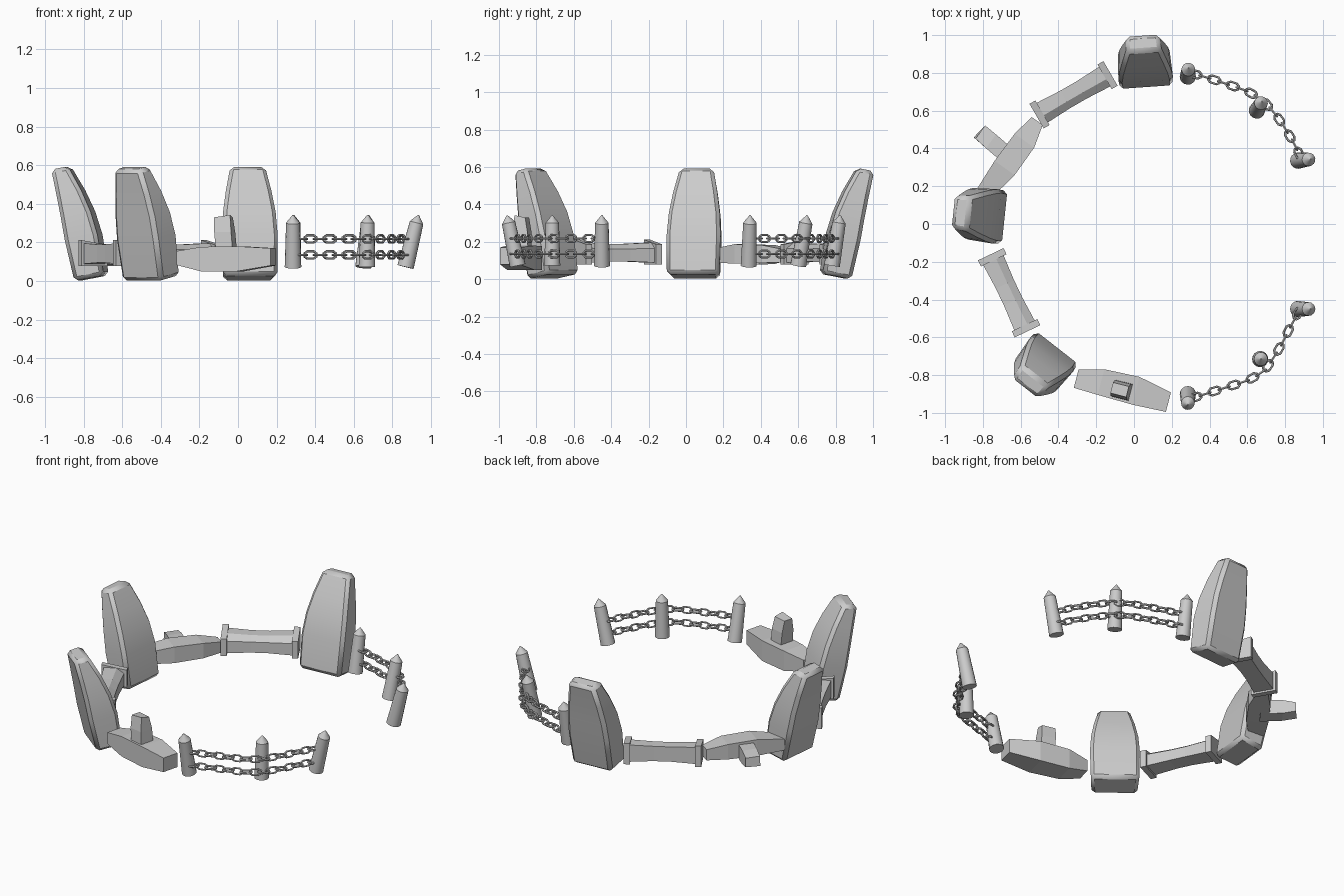
import bpy, bmesh, math
from mathutils import Vector, Matrix

if "Cube" in bpy.data.objects:
    bpy.data.objects.remove(bpy.data.objects["Cube"])


def loft(name, rings):
    """Skin a list of equal-length point rings and cap both ends."""
    bm = bmesh.new()
    vs = [[bm.verts.new(p) for p in r] for r in rings]
    n = len(rings[0])
    for a, b in zip(vs, vs[1:]):
        for i in range(n):
            bm.faces.new((a[i], a[(i + 1) % n], b[(i + 1) % n], b[i]))
    bm.faces.new(vs[0])
    bm.faces.new(vs[-1])
    bmesh.ops.recalc_face_normals(bm, faces=bm.faces)
    me = bpy.data.meshes.new(name)
    bm.to_mesh(me)
    bm.free()
    ob = bpy.data.objects.new(name, me)
    bpy.context.collection.objects.link(ob)
    return ob


def place(ob, x, y, outward, z=0.0, roll=0.0, scale=(1, 1, 1)):
    """Local x runs along the circle, local y points outward."""
    ob.matrix_world = (Matrix.Translation((x, y, z))
                       @ Matrix.Rotation(math.radians(outward - 90), 4, 'Z')
                       @ Matrix.Rotation(math.radians(roll), 4, 'X')
                       @ Matrix.Diagonal((*scale, 1)))
    return ob


def smooth(ob, angle=30):
    bpy.ops.object.select_all(action='DESELECT')
    ob.select_set(True)
    bpy.context.view_layer.objects.active = ob
    bpy.ops.object.shade_smooth_by_angle(angle=math.radians(angle))


# Three outward-leaning standing stones: half width, inner (y, z), outer (y, z)
STONE = [(.142, (0, .03), (.155, 0)),
         (.146, (.033, .24), (.204, .21)),
         (.138, (.070, .36), (.226, .33)),
         (.120, (.120, .47), (.250, .445)),
         (.092, (.192, .595), (.280, .577))]
for i, (x, y, a) in enumerate([(.065, .722, 94), (-.682, .035, 174),
                               (-.405, -.652, 232)]):
    rings = [[(-w, *p), (w, *p), (w * .93, *q), (-w * .93, *q)]
             for w, p, q in STONE]
    stone = place(loft(f"standing_stone_{i + 1}", rings), x, y, a)
    bev = stone.modifiers.new("bevel", 'BEVEL')
    bev.width = .02
    bev.segments = 1
    bev.angle_limit = math.radians(35)
    smooth(stone)


# Low rails with an end plate at each side
def rail_ring(x, f):
    return [(x, s * f, .14 + (z - .14) * f) for s, z in
            [(.06, .195), (-.015, .195), (-.058, .165), (-.058, .09), (.06, .09)]]


for i, (x, y, a) in enumerate([(-.32, .684, 120), (-.661, -.364, 205.5)]):
    place(loft(f"rail_{i + 1}", [rail_ring(-.2, 1.02), rail_ring(-.05, .9),
                                 rail_ring(.05, .9), rail_ring(.2, 1.02)]), x, y, a)
    for s in (-1, 1):
        plate = [[(s * .208 + d, -.075, .078), (s * .208 + d, .075, .078),
                  (s * .208 + d, .075, .212), (s * .208 + d, -.075, .187)]
                 for d in (-.018, .018)]
        place(loft(f"rail_end_plate_{i + 1}", plate), x, y, a)

# Tapered planks with a stub branch: x, inner y, outer y, bottom z, top z
PLANK = [(-.252, -.053, .053, -.045, .045),
         (-.07, -.092, .06, -.075, .055),
         (.12, -.085, .055, -.075, .052),
         (.252, -.05, .05, -.042, .03)]
for i, (x, y, a, roll, sc) in enumerate([(-.062, -.881, 255.7, 0, (1, 1, 1)),
                                         (-.655, .356, 144.5, -90, (.94, .68, 1))]):
    rings = [[(px, y0, z0), (px, y1, z0), (px, y1, z1), (px, y0, z1)]
             for px, y0, y1, z0, z1 in PLANK]
    place(loft(f"plank_{i + 1}", rings), x, y, a, .125, roll, sc)
    stub = [[(c - w, -d, z), (c + w, -d, z), (c + w, d, z), (c - w, d, z + dz)]
            for c, w, d, z, dz in [(-.005, .05, .052, 0, 0), (.008, .05, .048, .13, 0),
                                   (.016, .048, .032, .205, .012)]]
    place(loft(f"plank_stub_{i + 1}", stub), x, y, a, .125, roll, (.9, .9, 1))

# Round pointed posts: bottom xy, tip xy
POSTS = [((.285, .78), (.288, .825)), ((.65, .60), (.677, .648)),
         ((.868, .335), (.935, .343)), ((.868, -.45), (.935, -.45)),
         ((.668, -.715), (.672, -.715)), ((.285, -.90), (.285, -.957))]
for i, (b, t) in enumerate(POSTS):
    lo, hi = Vector((*b, .073)), Vector((*t, .342))
    length = (hi - lo).length
    rings = [[(r * math.cos(k * math.tau / 16), r * math.sin(k * math.tau / 16), h * length)
              for k in range(16)]
             for h, r in [(0, .043), (.85, .036), (1, .003)]]
    post = loft(f"fence_post_{i + 1}", rings)
    post.matrix_world = (Matrix.Translation(lo)
                         @ (hi - lo).to_track_quat('Z', 'Y').to_matrix().to_4x4())
    smooth(post)

# Chain link mesh: an elongated octagon of wire
LINK = [(.031, -.009), (.031, .009), (.016, .019), (-.016, .019),
        (-.031, .009), (-.031, -.009), (-.016, -.019), (.016, -.019)]


def add_link(bm, mat):
    rings = []
    for px, py in LINK:
        d = Vector((px, py * 1.4, 0)).normalized()
        c = Vector((px, py, 0))
        rings.append([bm.verts.new(mat @ (c + .0065 * (d * math.cos(k * math.tau / 6)
                      + Vector((0, 0, math.sin(k * math.tau / 6)))))) for k in range(6)])
    for i in range(8):
        a, b = rings[i], rings[(i + 1) % 8]
        for k in range(6):
            bm.faces.new((a[k], b[k], b[(k + 1) % 6], a[(k + 1) % 6]))


def along(path, t):
    """Point at distance t along a polyline."""
    for a, b in zip(path, path[1:]):
        seg = (b - a).length
        if t <= seg:
            return a.lerp(b, t / seg)
        t -= seg
    return path[-1]


# Two chains, one above the other, on each fence
PATHS = [[(.30, .80), (.405, .77), (.51, .735), (.61, .70), (.69, .65),
          (.77, .555), (.84, .44), (.885, .35)],
         [(.30, -.925), (.44, -.88), (.6, -.83), (.69, -.78), (.77, -.66),
          (.83, -.54), (.88, -.45)]]
for side, pts in enumerate(PATHS):
    for level, z in (("lower", .135), ("upper", .218)):
        path = [Vector((*p, z)) for p in pts]
        total = sum((b - a).length for a, b in zip(path, path[1:]))
        n = round(total / .053)
        bm = bmesh.new()
        for i in range(n):
            p0, p1 = along(path, i * total / n), along(path, (i + 1) * total / n)
            d = p1 - p0
            add_link(bm, Matrix.Translation((p0 + p1) / 2)
                     @ Matrix.Rotation(math.atan2(d.y, d.x), 4, 'Z')
                     @ Matrix.Rotation(math.pi / 2 * (i % 2), 4, 'X'))
        bmesh.ops.recalc_face_normals(bm, faces=bm.faces)
        me = bpy.data.meshes.new("chain")
        bm.to_mesh(me)
        bm.free()
        ob = bpy.data.objects.new(f"{level}_chain_{side + 1}", me)
        bpy.context.collection.objects.link(ob)
